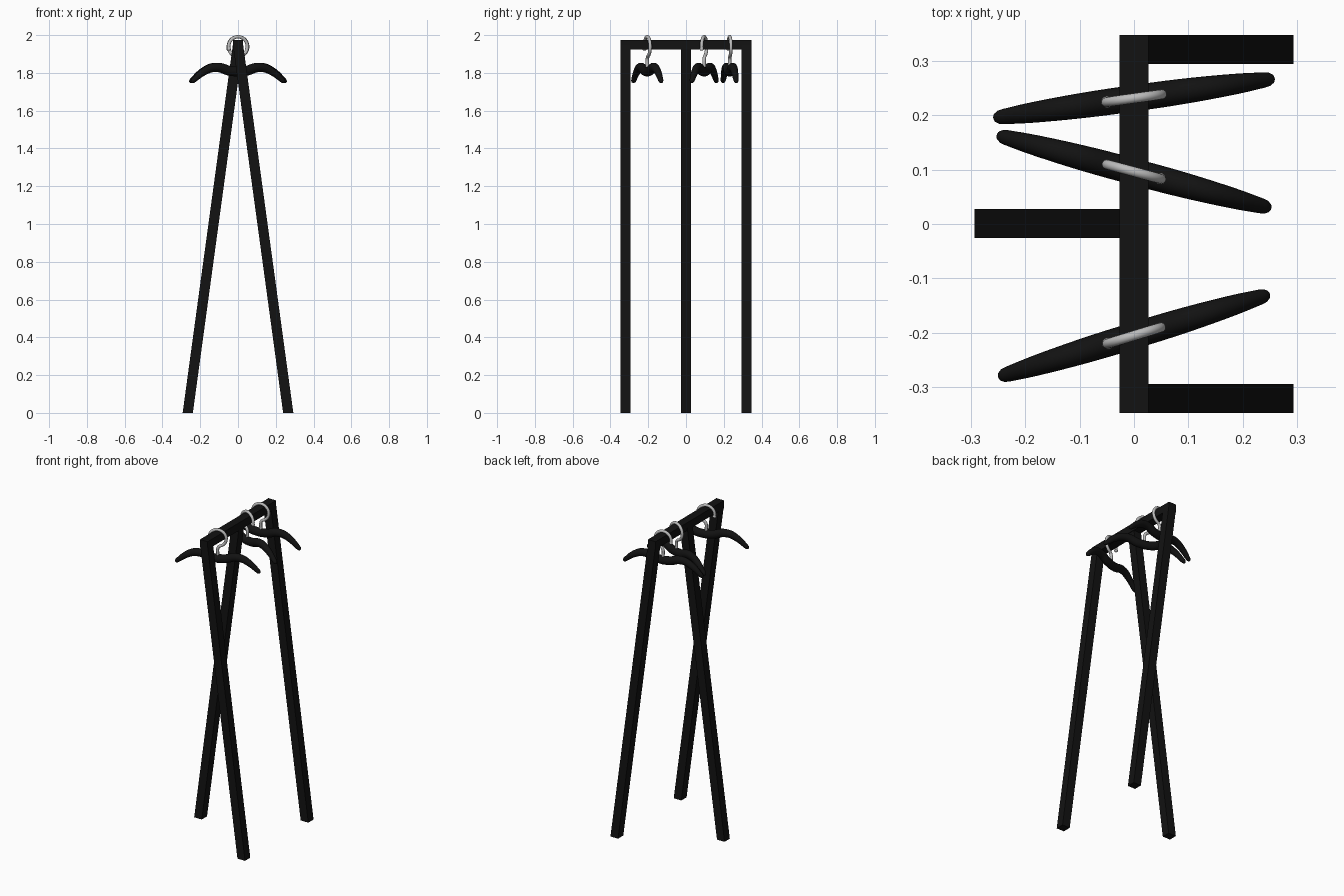
import bpy, bmesh
from math import sin, cos, pi, radians
from mathutils import Vector, Matrix

if "Cube" in bpy.data.objects:
    bpy.data.objects.remove(bpy.data.objects["Cube"])


def material(name, rgb):
    m = bpy.data.materials.new(name)
    m.diffuse_color = (*rgb, 1)
    m.use_nodes = True
    m.node_tree.nodes["Principled BSDF"].inputs["Base Color"].default_value = m.diffuse_color
    return m


BLACK = material("black_wood", (0.006, 0.006, 0.006))
STEEL = material("steel", (0.5, 0.5, 0.5))


def finish(bm, name, mat, smooth=False):
    bmesh.ops.recalc_face_normals(bm, faces=bm.faces[:])
    me = bpy.data.meshes.new(name)
    bm.to_mesh(me)
    bm.free()
    me.materials.append(mat)
    for p in me.polygons:
        p.use_smooth = smooth
    ob = bpy.data.objects.new(name, me)
    bpy.context.collection.objects.link(ob)
    return ob


def beam(name, foot_x, y, half_y, z0, z1):
    """Straight beam, sheared in x so its ends stay horizontal."""
    bm = bmesh.new()
    bmesh.ops.create_cube(bm, size=1)
    for v in bm.verts:
        t = v.co.z + 0.5
        v.co = (v.co.x * 0.054 + foot_x * (1 - t), y + v.co.y * 2 * half_y, z0 + (z1 - z0) * t)
    return finish(bm, name, BLACK)


def spline(pts, steps):
    """Catmull-Rom interpolation through points of any dimension."""
    p = [Vector(q) for q in pts]
    p = [p[0] * 2 - p[1]] + p + [p[-1] * 2 - p[-2]]
    out = []
    for i in range(1, len(p) - 2):
        a, b, c, d = p[i - 1:i + 3]
        for s in range(steps):
            t = s / steps
            out.append(0.5 * (2 * b + (c - a) * t + (2 * a - 5 * b + 4 * c - d) * t * t
                              + (3 * b - a - 3 * c + d) * t ** 3))
    return out + [p[-2]]


def sweep(name, path, mat, matrix, sides=20):
    """Elliptical tube in the xz plane; path items are (x, z, in-plane radius, y radius)."""
    bm = bmesh.new()
    rings = []
    for i, (x, z, r, ry) in enumerate(path):
        a, b = path[max(i - 1, 0)], path[min(i + 1, len(path) - 1)]
        t = Vector((b[0] - a[0], b[1] - a[1])).normalized()
        rings.append([bm.verts.new((x - t.y * r * cos(u), ry * sin(u), z + t.x * r * cos(u)))
                      for u in (2 * pi * k / sides for k in range(sides))])
    for a, b in zip(rings, rings[1:]):
        for k in range(sides):
            j = (k + 1) % sides
            bm.faces.new((a[k], a[j], b[j], b[k]))
    bm.faces.new(rings[0])
    bm.faces.new(rings[-1])
    bm.transform(matrix)
    return finish(bm, name, mat, True)


# Frame: top rail, two right legs, one left leg
beam("top_rail", 0, 0, 0.347, 1.925, 1.975)
beam("front_leg", 0.266, -0.3205, 0.0265, 0, 1.95)
beam("back_leg", 0.266, 0.3205, 0.0265, 0, 1.95)
beam("middle_leg", -0.266, 0.001, 0.0265, 0, 1.95)

# Hanger arm: centre line and radii for one half, mirrored in x
half = spline([(0, 1.806, 0.026, 0.024), (0.05, 1.812, 0.026, 0.024), (0.1, 1.828, 0.025, 0.023),
               (0.15, 1.825, 0.023, 0.021), (0.2, 1.799, 0.019, 0.018),
               (0.242, 1.764, 0.014, 0.014)], 5)
half += [(0.242 + 0.017 * sin(a), 1.764 - 0.015 * sin(a), 0.014 * cos(a), 0.014 * cos(a))
         for a in (radians(d) for d in (25, 50, 70, 86))]
arms = [(-p[0], *p[1:]) for p in reversed(half[1:])] + [tuple(p) for p in half]

# Hook: rounded tip, open ring over the rail, curling back to a straight stem
R, CZ, T = 0.052, 1.939, 0.009
arc = [(R * cos(radians(a)), CZ + R * sin(radians(a))) for a in range(190, -61, -10)]
stem = spline([arc[-1], (0.008, 1.884), (0.0, 1.868), (0, 1.84), (0, 1.81)], 5)
hook = [(x, z, T, T) for x, z in arc + [tuple(p) for p in stem[1:]]]
tip = [(R * cos(radians(a)), CZ + R * sin(radians(a)), r, r)
       for a, r in ((203, 0.001), (202, 0.006), (199, 0.0095), (195, 0.011), (192, 0.0105))]
hook = tip + hook

for i, (y, angle) in enumerate([(-0.205, 17), (0.096, 165), (0.231, 8)], 1):
    m = Matrix.Translation((0, y, 0)) @ Matrix.Rotation(radians(angle), 4, 'Z')
    sweep(f"hanger_arms_{i}", arms, BLACK, m)
    sweep(f"hanger_hook_{i}", hook, STEEL, m, 16)
